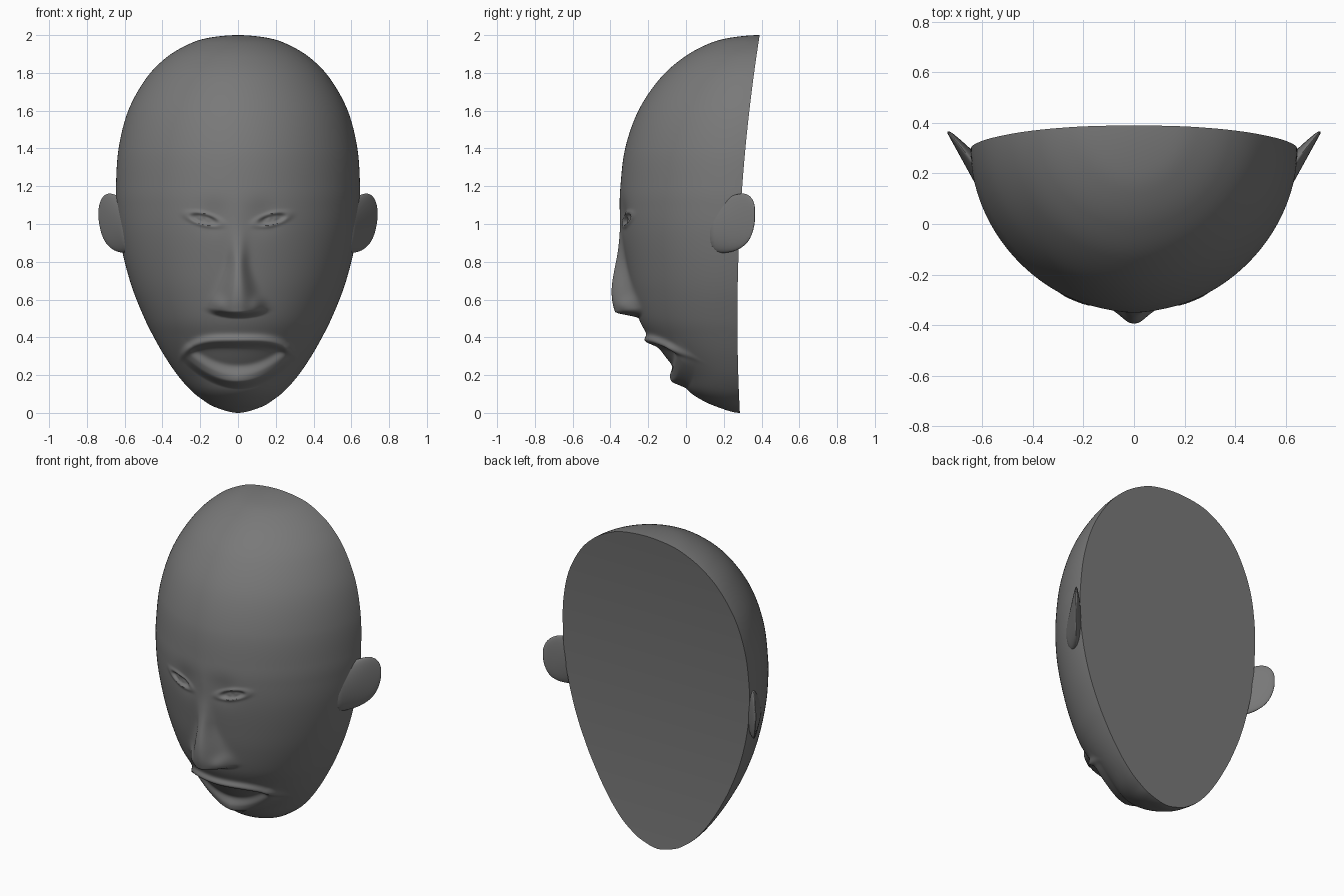
import bpy, bmesh, math
from math import exp, sin, pi
from mathutils import Vector

cube = bpy.data.objects.get("Cube")
if cube:
    bpy.data.objects.remove(cube)

grey = bpy.data.materials.new("dark_grey")
grey.use_nodes = True
COLOUR = (0.19, 0.19, 0.19, 1)
grey.diffuse_color = COLOUR
grey.node_tree.nodes["Principled BSDF"].inputs["Base Color"].default_value = COLOUR


def finish(bm, name, angle):
    bmesh.ops.remove_doubles(bm, verts=bm.verts, dist=1e-5)
    bmesh.ops.recalc_face_normals(bm, faces=bm.faces)
    mesh = bpy.data.meshes.new(name)
    bm.to_mesh(mesh)
    bm.free()
    mesh.materials.append(grey)
    obj = bpy.data.objects.new(name, mesh)
    bpy.context.collection.objects.link(obj)
    bpy.ops.object.select_all(action='DESELECT')
    obj.select_set(True)
    bpy.context.view_layer.objects.active = obj
    bpy.ops.object.shade_smooth_by_angle(angle=math.radians(angle))
    return obj


def spline(keys, steps):
    """Smooth curve through the key points, mirrored past both poles."""
    p = [Vector(k) for k in keys]
    out = []
    for i in range(len(p) - 1):
        a, b = p[i], p[i + 1]
        before = p[i - 1] if i else Vector((b[0], -b[1], 2 * a[2] - b[2]))
        after = p[i + 2] if i + 2 < len(p) else Vector((a[0], -a[1], 2 * b[2] - a[2]))
        for j in range(steps):
            t = j / steps
            out.append(0.5 * (2 * a + (b - before) * t
                              + (2 * before - 5 * a + 4 * b - after) * t * t
                              + (3 * a - before - 3 * b + after) * t ** 3))
    return out + [p[-1]]


def step(a, b, v):
    t = min(1, max(0, (v - a) / (b - a)))
    return t * t * (3 - 2 * t)


def bump(v, width, power=2):
    return exp(-abs(v / width) ** power)


# Forward relief of each facial feature at (x, z)
def nose(x, z):
    down = 1 - step(0.56, 1.05, z)
    height = 0.004 + 0.11 * down ** 1.3
    width = 0.045 + 0.05 * (1 - step(0.54, 0.82, z))
    base = 0.5 + 0.9 * x * x
    wing = 0.03 * bump(abs(x) - 0.1, 0.04) * bump(z - 0.56, 0.05)
    ridge = height * bump(x, width, 2.4) + wing
    return ridge * step(base, base + 0.035, z) * (1 - step(0.9, 1.2, z))


def mouth(x, z):
    q = abs(x) / 0.29
    top = 0.382 - 0.065 * q ** 4
    low = 0.165 + 0.14 * q * q
    fade = 1 - step(0.85, 1.12, q)
    upper = 0.034 * bump(z - top, 0.026)
    shelf = step(low - 0.04, low + 0.005, z) * (1 - step(low, low + 0.1, z))
    lower = 0.055 * shelf * (1 - 0.65 * min(q, 1))
    hollow = 0.014 * step(low + 0.03, low + 0.09, z) * (1 - step(top - 0.04, top - 0.005, z))
    return (upper + lower - hollow) * fade


def eye(x, z):
    dx, dz = abs(x) - 0.18, z - 1.025
    u, v = dx - 0.2 * dz, dz - 0.2 * dx
    socket = -0.011 * bump(dx + 0.05, 0.08) * bump(dz - 0.02, 0.08)
    d = math.hypot(u / 0.08, v / 0.03)
    lid = 0.006 * bump(d - 1.05, 0.32)
    slit = -0.011 * (1 - step(0.5, 1, d))
    ball = 0.011 * bump(math.hypot(u, v), 0.03)
    pupil = -0.006 * bump(math.hypot(u, v), 0.011)
    return socket + lid + slit + ball + pupil


def back_y(z):
    return 0.272 + 0.0524 * (z - 0.5) ** 2


# Head shell: height, half width, front depth
outline = [
    (2.0, 0, .39), (1.985, .158, .228), (1.95, .265, .11), (1.88, .381, -.015),
    (1.77, .487, -.138), (1.6, .581, -.252), (1.4, .632, -.322), (1.2, .646, -.347),
    (1.08, .643, -.35), (.95, .63, -.342), (.8, .6, -.32), (.65, .556, -.292),
    (.5, .495, -.25), (.4, .445, -.195), (.3, .388, -.125), (.2, .32, -.045),
    (.12, .25, .01), (.07, .188, .08), (.03, .12, .17), (0, 0, .285)]
COLS = 220
bm = bmesh.new()
rows = []
for z, w, f in spline(outline, 20):
    z, w, b = max(z, 0), max(w, 0), back_y(z)
    row = []
    for c in range(COLS + 1):
        t = 2 * c / COLS - 1
        s = sin(pi / 2 * (0.7 * t + 0.3 * t ** 3))
        depth = max(0, 1 - abs(s) ** 1.92) ** (1 / 1.92)
        x = w * s
        y = b - (b - f) * depth - nose(x, z) - mouth(x, z) - eye(x, z)
        row.append(bm.verts.new((x, y, z)))
    rows.append(row)
for r, q in zip(rows, rows[1:]):
    for c in range(COLS):
        bm.faces.new((r[c], r[c + 1], q[c + 1], q[c]))
    # Closed back
    bm.faces.new((r[0], q[0], q[-1], r[-1]))
finish(bm, "head", 50)

# Ears: position along the ear, bottom, top, thickness
ear_rings = [(-.1, .86, 1.08, .085), (.1, .845, 1.115, .085), (.3, .845, 1.14, .078),
             (.55, .857, 1.16, .058), (.75, .885, 1.165, .04), (.88, .92, 1.15, .026),
             (.96, .965, 1.125, .018), (1.01, 1.02, 1.09, .008)]
SIDES = 28
for name, side in (("left_ear", 1), ("right_ear", -1)):
    bm = bmesh.new()
    rings = []
    for s, lo, hi, thick in ear_rings:
        ring = []
        for k in range(SIDES):
            a = 2 * pi * k / SIDES
            inward = thick * (0.5 - 0.5 * math.cos(a))
            x = 0.61 + 0.13 * s - 0.886 * inward
            y = 0.125 + 0.237 * s + 0.46 * inward
            z = (lo + hi) / 2 + (hi - lo) / 2 * sin(a)
            ring.append(bm.verts.new((side * x, y, z)))
        rings.append(ring)
    for r, q in zip(rings, rings[1:]):
        for k in range(SIDES):
            n = (k + 1) % SIDES
            bm.faces.new((r[k], r[n], q[n], q[k]))
    bm.faces.new(rings[0])
    bm.faces.new(rings[-1])
    ear = finish(bm, name, 60)
    smooth = ear.modifiers.new("smooth", 'SUBSURF')
    smooth.levels = smooth.render_levels = 1
